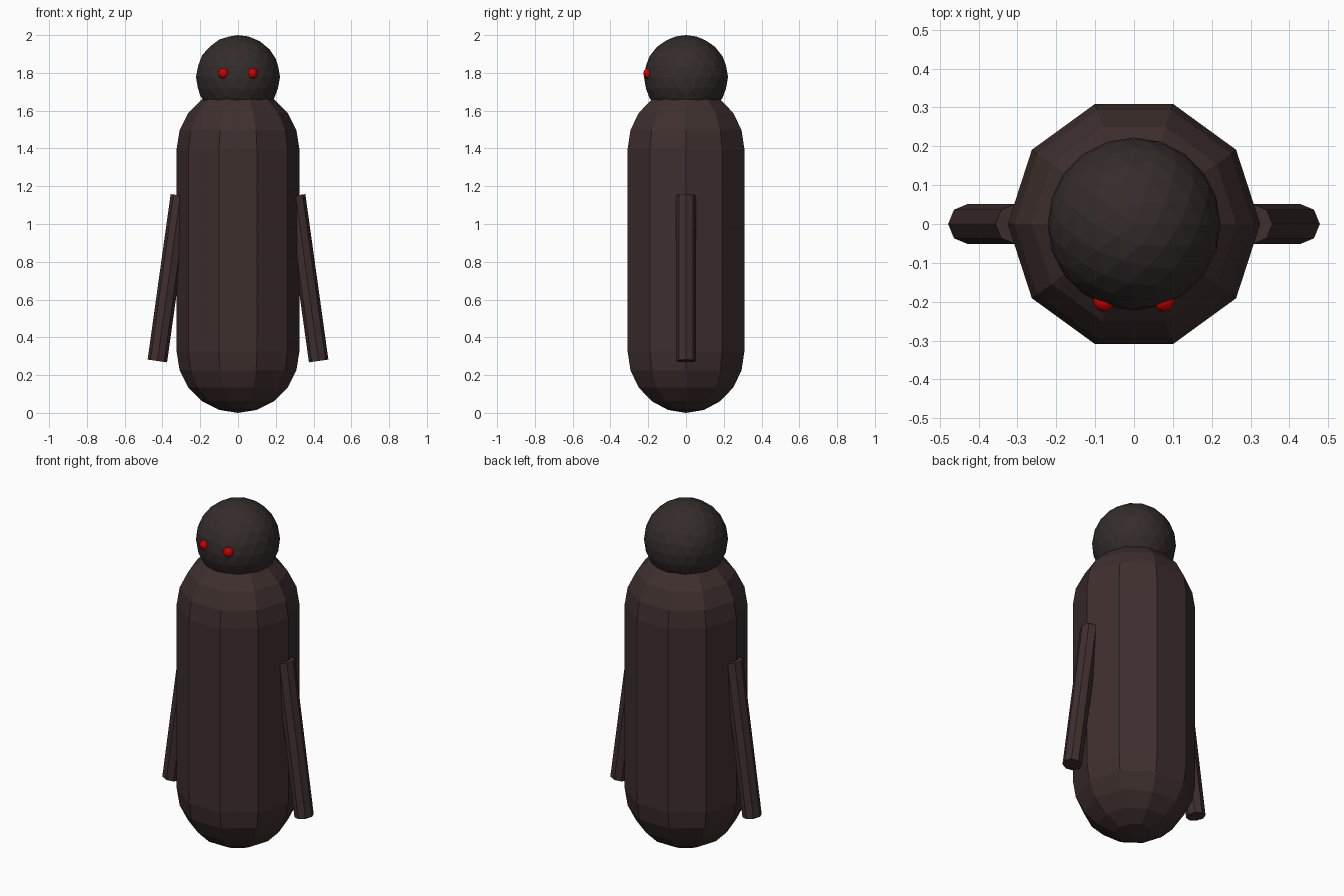
import bpy, bmesh
from math import sin, cos, pi
from mathutils import Vector

if "Cube" in bpy.data.objects:
    bpy.data.objects.remove(bpy.data.objects["Cube"])


def material(name, color):
    m = bpy.data.materials.new(name)
    m.diffuse_color = (*color, 1)
    m.use_nodes = True
    m.node_tree.nodes["Principled BSDF"].inputs["Base Color"].default_value = m.diffuse_color
    return m


BROWN = material("brown", (0.048, 0.028, 0.027))
DARK = material("dark", (0.034, 0.025, 0.024))
RED = material("red", (0.6, 0.0, 0.0))


def finish(name, bm, mat):
    bmesh.ops.recalc_face_normals(bm, faces=bm.faces)
    mesh = bpy.data.meshes.new(name)
    bm.to_mesh(mesh)
    bm.free()
    mesh.materials.append(mat)
    ob = bpy.data.objects.new(name, mesh)
    bpy.context.collection.objects.link(ob)
    return ob


# Body: ten-sided capsule, profile of two quarter arcs spun about z
R, LOW, HIGH, SIDES, STEPS = 0.325, 0.325, 1.397, 10, 5
profile = []
for i in range(STEPS):
    a = pi / 2 * (i + 1) / STEPS
    profile.append((R * sin(a), LOW - R * cos(a)))
profile += [(r, LOW + HIGH - z) for r, z in reversed(profile)]
bm = bmesh.new()
rings = [[bm.verts.new((r * cos(2 * pi * k / SIDES), r * sin(2 * pi * k / SIDES), z))
          for k in range(SIDES)] for r, z in profile]
bottom = bm.verts.new((0, 0, LOW - R))
top = bm.verts.new((0, 0, HIGH + R))
for k in range(SIDES):
    n = (k + 1) % SIDES
    bm.faces.new((bottom, rings[0][n], rings[0][k]))
    bm.faces.new((top, rings[-1][k], rings[-1][n]))
    for lo, hi in zip(rings, rings[1:]):
        bm.faces.new((lo[k], lo[n], hi[n], hi[k]))
finish("body", bm, BROWN)

# Head: faceted ball
bm = bmesh.new()
bmesh.ops.create_icosphere(bm, subdivisions=3, radius=0.2225)
head = finish("head", bm, DARK)
head.location = (0, 0, 1.7775)

for side, label in ((-1, "left"), (1, "right")):
    # Eyes: small balls set into the head
    bm = bmesh.new()
    bmesh.ops.create_uvsphere(bm, u_segments=12, v_segments=8, radius=0.028)
    eye = finish(label + "_eye", bm, RED)
    eye.location = (side * 0.077, -0.198, 1.797)

    # Arms: eight-sided rods leaning outwards
    upper = Vector((side * 0.305, 0, 1.151))
    lower = Vector((side * 0.427, 0, 0.275))
    axis = upper - lower
    bm = bmesh.new()
    bmesh.ops.create_cone(bm, cap_ends=True, segments=8, radius1=0.052,
                          radius2=0.052, depth=axis.length)
    arm = finish(label + "_arm", bm, BROWN)
    arm.location = (upper + lower) / 2
    arm.rotation_euler = (0, -side * Vector((0, 0, 1)).angle(axis), 0)
